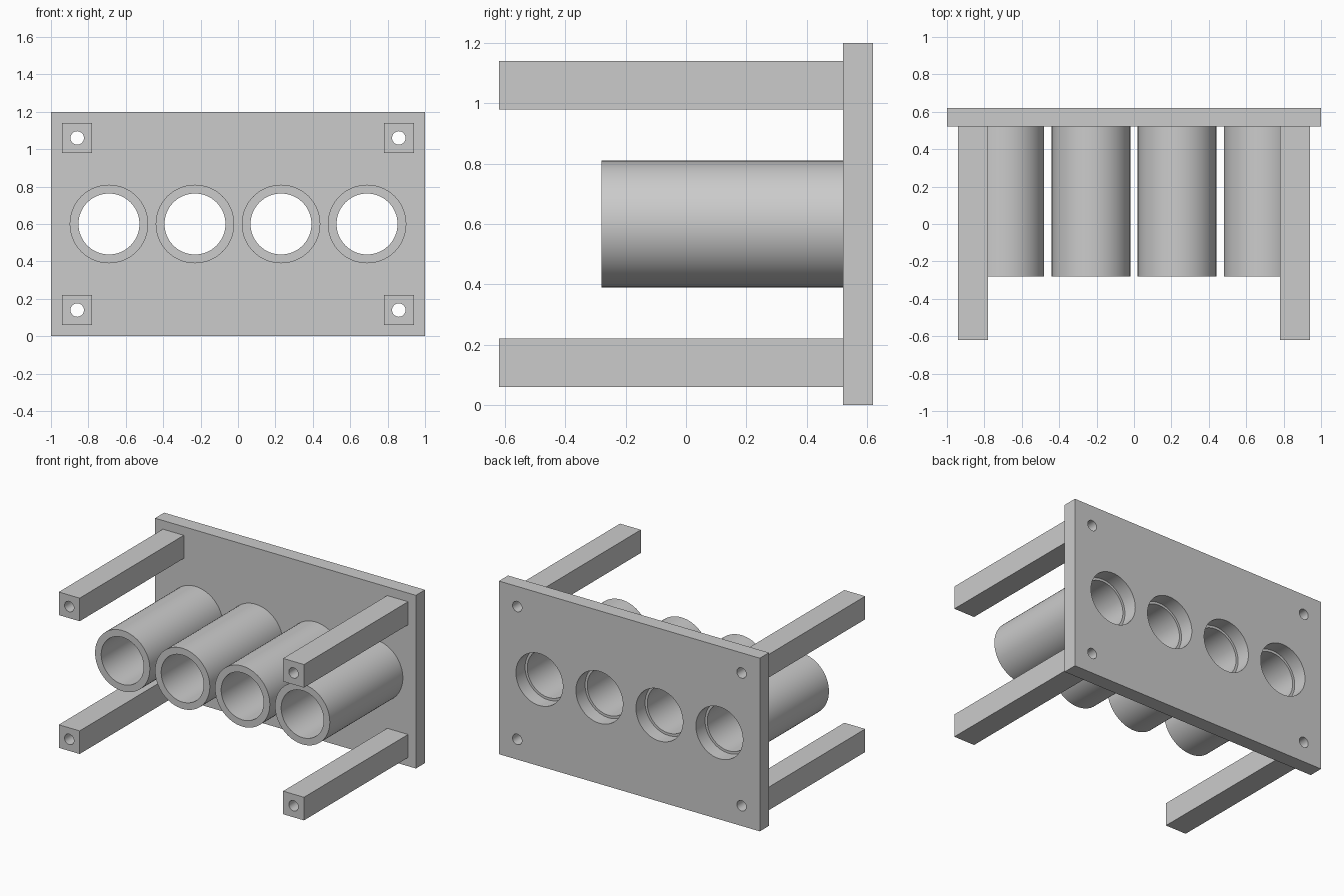
import bpy, bmesh, math

if "Cube" in bpy.data.objects:
    bpy.data.objects.remove(bpy.data.objects["Cube"])

SEG = 64
PLATE_FRONT, BACK, FRONT = 0.52, 0.62, -0.62
BORES = [(x, 0.6) for x in (-0.69, -0.23, 0.23, 0.69)]
BOLTS = [(x, z) for x in (-0.86, 0.86) for z in (0.14, 1.06)]


def circle(x, z, r, n):
    return [(x + r * math.cos(2 * math.pi * i / n),
             z + r * math.sin(2 * math.pi * i / n)) for i in range(n)]


def rect(x0, x1, z0, z1):
    return [(x0, z0), (x1, z0), (x1, z1), (x0, z1)]


def extrude(name, outer, holes, y0, y1):
    """Fill an outline with holes in the XZ plane and extrude it along y."""
    bm = bmesh.new()
    edges = []
    for loop in [outer] + holes:
        vs = [bm.verts.new((x, y0, z)) for x, z in loop]
        edges += [bm.edges.new((vs[i - 1], vs[i])) for i in range(len(vs))]
    bmesh.ops.triangle_fill(bm, edges=edges, use_beauty=True, use_dissolve=False)
    geo = bmesh.ops.extrude_face_region(bm, geom=bm.faces[:], use_keep_orig=True)
    moved = [v for v in geo["geom"] if isinstance(v, bmesh.types.BMVert)]
    bmesh.ops.translate(bm, verts=moved, vec=(0, y1 - y0, 0))
    bmesh.ops.dissolve_limit(bm, angle_limit=0.001, verts=bm.verts, edges=bm.edges)
    bmesh.ops.recalc_face_normals(bm, faces=bm.faces)
    me = bpy.data.meshes.new(name)
    bm.to_mesh(me)
    bm.free()
    ob = bpy.data.objects.new(name, me)
    bpy.context.collection.objects.link(ob)
    bpy.ops.object.select_all(action='DESELECT')
    ob.select_set(True)
    bpy.context.view_layer.objects.active = ob
    bpy.ops.object.shade_smooth_by_angle(angle=math.radians(30))
    return ob


# Back plate with tube openings and bolt holes
holes = [circle(x, z, 0.18, SEG) for x, z in BORES]
holes += [circle(x, z, 0.036, 32) for x, z in BOLTS]
extrude("back_plate", rect(-1, 1, 0, 1.2), holes, PLATE_FRONT, BACK)

# Row of open tubes
for i, (x, z) in enumerate(BORES):
    extrude(f"tube_{i + 1}", circle(x, z, 0.21, SEG),
            [circle(x, z, 0.163, SEG)], -0.28, PLATE_FRONT)

# Square corner posts, drilled end to end
for i, (x, z) in enumerate(BOLTS):
    extrude(f"corner_post_{i + 1}", rect(x - 0.08, x + 0.08, z - 0.08, z + 0.08),
            [circle(x, z, 0.036, 32)], FRONT, PLATE_FRONT)
